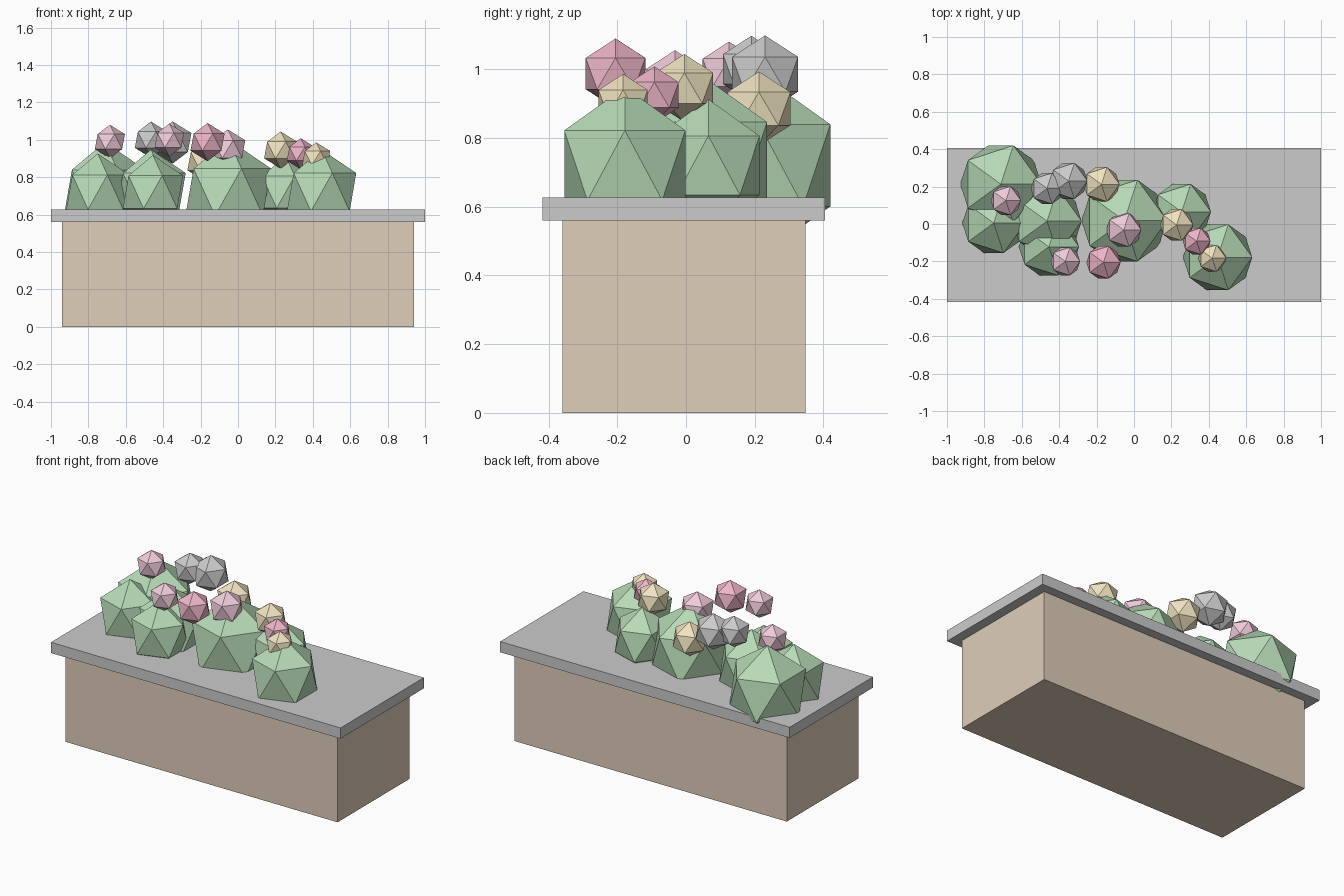
import bpy

if "Cube" in bpy.data.objects:
    bpy.data.objects.remove(bpy.data.objects["Cube"])

def material(name, rgb):
    m = bpy.data.materials.new(name)
    m.diffuse_color = (*rgb, 1)
    m.use_nodes = True
    m.node_tree.nodes["Principled BSDF"].inputs["Base Color"].default_value = m.diffuse_color
    return m

WOOD = material("wood", (0.74, 0.62, 0.49))
STONE = material("stone", (0.82, 0.82, 0.80))
GREEN = material("leaf_green", (0.47, 0.70, 0.47))
PINK = material("pink", (0.87, 0.60, 0.71))
ROSE = material("rose", (0.85, 0.46, 0.58))
CREAM = material("cream", (0.87, 0.77, 0.53))
WHITE = material("white", (0.87, 0.87, 0.86))

def box(name, x, y0, y1, z0, z1, mat):
    bpy.ops.mesh.primitive_cube_add(size=1, location=(0, (y0 + y1) / 2, (z0 + z1) / 2))
    o = bpy.context.object
    o.name = name
    o.scale = (2 * x, y1 - y0, z1 - z0)
    o.data.materials.append(mat)

def ball(name, x, y, z, r, mat, stretch=1.0):
    bpy.ops.mesh.primitive_ico_sphere_add(subdivisions=1, radius=1, location=(x, y, z))
    o = bpy.context.object
    o.name = name
    o.scale = (r, r, r * stretch)
    o.data.materials.append(mat)

# planter body and overhanging top slab
box("planter_body", 0.94, -0.36, 0.348, 0, 0.56, WOOD)
box("top_slab", 1.0, -0.417, 0.405, 0.56, 0.627, STONE)

# low-poly bushes, partly sunk into the slab: x, y, radius
bushes = [(-0.712, 0.213, 0.243), (-0.75, 0.005, 0.188), (-0.465, 0.015, 0.207),
          (-0.455, -0.122, 0.18), (-0.052, 0.018, 0.256), (0.255, 0.065, 0.175),
          (0.447, -0.178, 0.207)]
for i, (x, y, r) in enumerate(bushes):
    ball(f"bush_{i + 1}", x, y, 0.72, r, GREEN, 1.1)

# blossoms: x, y, z, radius, colour
blossoms = [(-0.685, 0.125, 0.99, 0.09, PINK), (-0.465, 0.19, 1.0, 0.097, WHITE),
            (-0.35, 0.23, 0.985, 0.113, WHITE), (-0.174, 0.212, 0.885, 0.108, CREAM),
            (-0.163, -0.205, 0.987, 0.102, ROSE), (-0.055, -0.032, 0.95, 0.105, PINK),
            (-0.367, -0.2, 0.998, 0.088, PINK), (0.228, -0.005, 0.945, 0.099, CREAM),
            (0.335, -0.092, 0.925, 0.083, ROSE), (0.418, -0.183, 0.902, 0.084, CREAM)]
for i, (x, y, z, r, m) in enumerate(blossoms):
    ball(f"blossom_{i + 1}", x, y, z, r, m)
